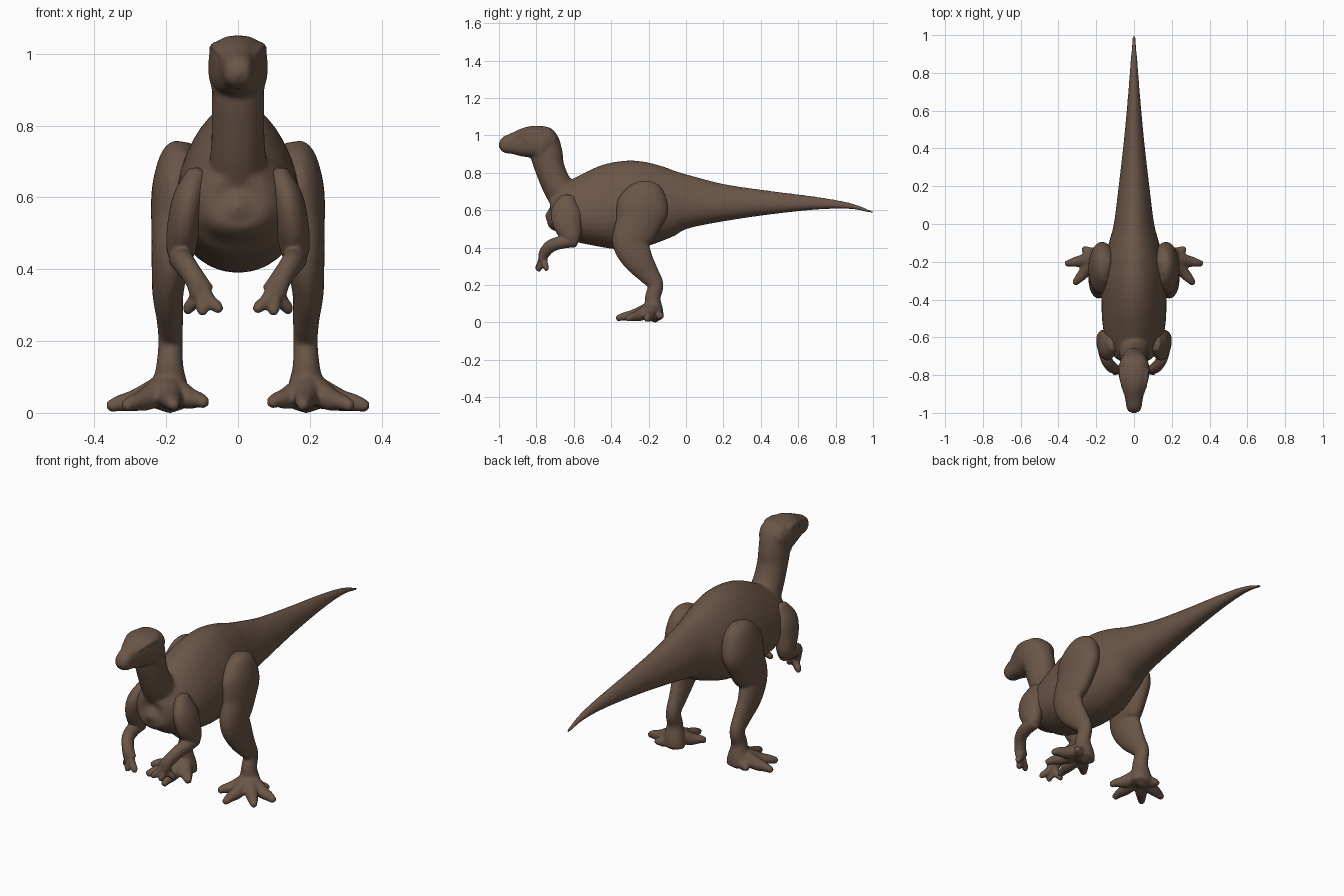
import bpy
import bmesh
from math import cos, sin, pi, copysign
from mathutils import Vector

cube = bpy.data.objects.get("Cube")
if cube:
    bpy.data.objects.remove(cube, do_unlink=True)

# One brown hide colour for the whole animal
hide = bpy.data.materials.new("brown_hide")
hide.use_nodes = True
colour = (0.145, 0.092, 0.063, 1)
hide.diffuse_color = colour
shader = hide.node_tree.nodes["Principled BSDF"]
shader.inputs["Base Color"].default_value = colour
shader.inputs["Roughness"].default_value = 0.8


def smooth_path(stations, steps=5):
    """Interpolate the stations with a smooth spline."""
    pts = [Vector(s) for s in stations]
    out = []
    for i in range(len(pts) - 1):
        a, b, c, d = pts[max(i - 1, 0)], pts[i], pts[i + 1], pts[min(i + 2, len(pts) - 1)]
        for k in range(steps):
            t = k / steps
            out.append(0.5 * (2 * b + (c - a) * t + (2 * a - 5 * b + 4 * c - d) * t ** 2
                              + (3 * b - a - 3 * c + d) * t ** 3))
    return out + [pts[-1]]


def loft(bm, stations, mirror=1, egg=0, power=1, count=24):
    """Closed tube; each station is x, y, z, half width, half depth."""
    path = smooth_path(stations)
    centres = [Vector((p[0] * mirror, p[1], p[2])) for p in path]
    last = len(path) - 1
    rings, poles = [], []
    for i, (p, c) in enumerate(zip(path, centres)):
        t = (centres[min(i + 1, last)] - centres[max(i - 1, 0)]).normalized()
        side = Vector((1, 0, 0))
        side = (side - t * side.dot(t)).normalized()
        up = side.cross(t)
        ring = []
        for k in range(count):
            u, v = cos(2 * pi * k / count), sin(2 * pi * k / count)
            u, v = (copysign(abs(q) ** power, q) for q in (u, v))
            ring.append(bm.verts.new(c + side * (u * p[3] * (1 - egg * v)) + up * (v * p[4])))
        rings.append(ring)
        if i in (0, last):
            poles.append(bm.verts.new(c + t * min(p[3], p[4]) * (0.5 if i else -0.5)))
    for r, s in zip(rings, rings[1:]):
        for k in range(count):
            n = (k + 1) % count
            bm.faces.new((r[k], r[n], s[n], s[k]))
    for ring, pole in ((rings[0], poles[0]), (rings[-1], poles[1])):
        for k in range(count):
            bm.faces.new((ring[k], ring[(k + 1) % count], pole))


def digit(bm, start, tip, r0, r1, mirror):
    """Toe or finger with a slightly bulbous end."""
    a, b = Vector(start), Vector(tip)
    mid, knuckle = a.lerp(b, 0.5), a.lerp(b, 0.8)
    mid.z -= 0.008
    loft(bm, [(*a, r0, r0), (*mid, (r0 + r1) / 2, (r0 + r1) / 2),
              (*knuckle, r1 * 1.1, r1), (*b, r1 * 0.7, r1 * 0.7)], mirror)


def finish(name, bm, voxel, smoothing):
    """Fuse the overlapping tubes into one soft skin."""
    bmesh.ops.recalc_face_normals(bm, faces=bm.faces)
    mesh = bpy.data.meshes.new(name)
    bm.to_mesh(mesh)
    bm.free()
    mesh.materials.append(hide)
    mesh.shade_smooth()
    obj = bpy.data.objects.new(name, mesh)
    bpy.context.collection.objects.link(obj)
    remesh = obj.modifiers.new("fuse", 'REMESH')
    remesh.mode = 'VOXEL'
    remesh.voxel_size = voxel
    remesh.use_smooth_shade = True
    soften = obj.modifiers.new("soften", 'SMOOTH')
    soften.factor = 0.5
    soften.iterations = smoothing


# Torso and tail
body = bmesh.new()
torso = [(-.735, .57, .04, .04), (-.715, .57, .09, .085), (-.66, .585, .135, .14),
         (-.55, .6, .162, .185), (-.4, .62, .17, .23), (-.25, .632, .165, .233),
         (-.1, .64, .13, .19), (0, .645, .105, .147), (.2, .64, .08, .1),
         (.45, .64, .052, .063), (.7, .637, .03, .034), (.88, .622, .017, .016),
         (1, .588, .007, .006)]
loft(body, [(0, *s) for s in torso], egg=0.2, count=32)

# Neck
neck = [(-.57, .6, .1, .12), (-.675, .71, .078, .084), (-.725, .815, .073, .079),
        (-.745, .9, .073, .086), (-.752, .98, .07, .07), (-.77, 1.03, .045, .03)]
loft(body, [(0, *s) for s in neck])

# Head, from snout to skull
head = [(-.99, .945, .032, .03), (-.97, .948, .04, .044), (-.93, .955, .046, .056),
        (-.88, .96, .058, .074), (-.83, .965, .075, .084), (-.78, .965, .082, .086),
        (-.74, .968, .078, .076), (-.7, .96, .06, .045)]
loft(body, [(0, *s) for s in head], power=0.8)

for m in (1, -1):
    # Brow ridge, cheek edge and eye
    loft(body, [(.066, -.77, 1.015, .015, .015), (.06, -.83, 1.018, .016, .013),
                (.04, -.91, .995, .011, .009)], m)
    loft(body, [(.068, -.77, 1, .013, .016), (.071, -.765, .95, .013, .016),
                (.06, -.785, .895, .012, .016)], m)
    loft(body, [(.055, -.87, .985, .012, .012), (.058, -.85, .985, .014, .014)], m)
finish("body", body, 0.008, 5)

for label, m in (("left", 1), ("right", -1)):
    # Thigh, shank and ankle
    leg = bmesh.new()
    loft(leg, [(.14, -.205, .735, .04, .06), (.155, -.21, .705, .062, .1),
               (.17, -.23, .62, .07, .14), (.178, -.26, .52, .064, .12),
               (.187, -.295, .43, .054, .1), (.195, -.258, .34, .044, .082),
               (.19, -.205, .265, .037, .06), (.188, -.163, .2, .034, .043),
               (.19, -.178, .13, .038, .042), (.19, -.17, .06, .055, .048),
               (.19, -.165, .02, .06, .045)], m)
    # Toes and heel spur
    for tip in ((.36, -.21, .016), (.315, -.315, .018), (.18, -.37, .02), (.09, -.29, .027)):
        digit(leg, (.195, -.18, .075), tip, .042, .022, m)
    digit(leg, (.2, -.17, .06), (.27, -.13, .03), .035, .02, m)
    finish(label + "_leg", leg, 0.007, 4)

    # Shoulder and upper arm
    arm = bmesh.new()
    loft(arm, [(.11, -.63, .67, .03, .04), (.135, -.64, .6, .045, .08),
               (.15, -.635, .53, .046, .078), (.158, -.61, .46, .042, .055),
               (.158, -.595, .425, .03, .03)], m)
    # Forearm and hand
    loft(arm, [(.158, -.59, .435, .033, .033), (.158, -.66, .428, .034, .034),
               (.145, -.72, .41, .03, .034), (.118, -.757, .37, .03, .03),
               (.1, -.768, .335, .036, .022)], m)
    # Fingers
    for tip in ((.05, -.795, .283), (.098, -.79, .275), (.143, -.745, .28)):
        digit(arm, (.105, -.765, .355), tip, .02, .016, m)
    finish(label + "_arm", arm, 0.006, 3)
